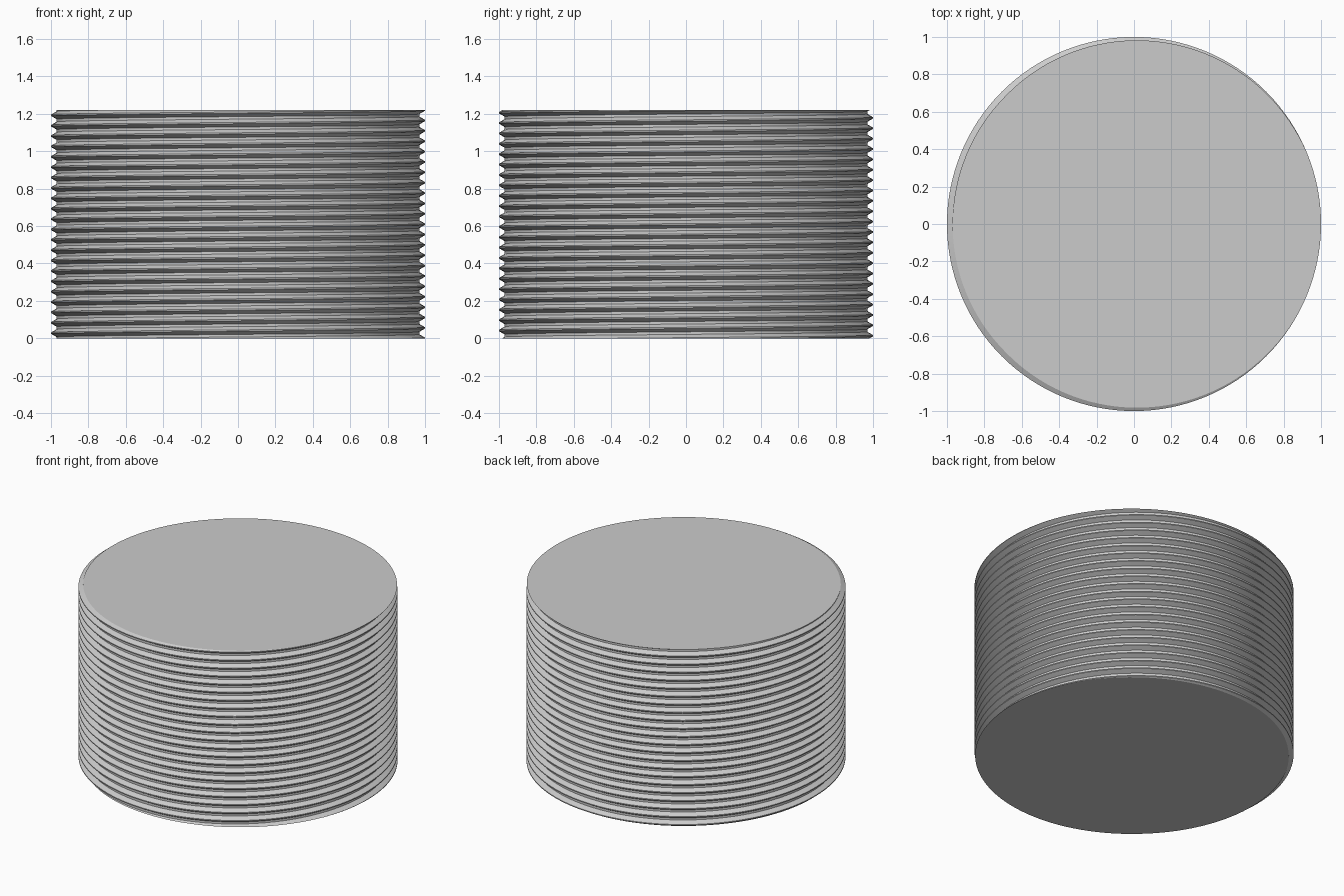
import bpy
import bmesh
import math
from mathutils import Vector

cube = bpy.data.objects.get("Cube")
if cube:
    bpy.data.objects.remove(cube)

HEIGHT = 1.22
TURNS = 22
PITCH = HEIGHT / TURNS
CREST, ROOT = 1.0, 0.97
SEGMENTS = 128

# One thread tooth: (fraction of pitch, radius), crest flat centred on zero
TOOTH = [(-1 / 16, CREST), (1 / 16, CREST), (3 / 8, ROOT), (5 / 8, ROOT)]

metal = bpy.data.materials.new("grey metal")
metal.use_nodes = True
colour = (0.6, 0.6, 0.6, 1)
metal.diffuse_color = colour
metal.node_tree.nodes["Principled BSDF"].inputs["Base Color"].default_value = colour

bm = bmesh.new()

# Right-handed thread surface, running past both ends
columns = []
for i in range(SEGMENTS):
    turn = i / SEGMENTS
    angle = math.tau * turn
    columns.append([
        bm.verts.new((r * math.cos(angle), r * math.sin(angle), (k + turn + f) * PITCH))
        for k in range(-2, TURNS + 3) for f, r in TOOTH
    ])
for i in range(SEGMENTS):
    a, b = columns[i], columns[(i + 1) % SEGMENTS]
    # The last column meets the first one tooth higher
    shift = len(TOOTH) if i == SEGMENTS - 1 else 0
    for j in range(len(a) - 1 - shift):
        bm.faces.new((a[j], b[j + shift], b[j + shift + 1], a[j + 1]))

# Trim both ends square and cap them
for z, up in ((0, -1), (HEIGHT, 1)):
    bmesh.ops.bisect_plane(
        bm, geom=bm.verts[:] + bm.edges[:] + bm.faces[:], dist=1e-6,
        plane_co=(0, 0, z), plane_no=(0, 0, up), clear_outer=True)
    rim = [e for e in bm.edges if e.is_boundary and all(abs(v.co.z - z) < 1e-4 for v in e.verts)]
    bmesh.ops.holes_fill(bm, edges=rim, sides=0)
bmesh.ops.recalc_face_normals(bm, faces=bm.faces[:])

mesh = bpy.data.meshes.new("threaded_rod")
bm.to_mesh(mesh)
bm.free()
rod = bpy.data.objects.new("threaded_rod", mesh)
bpy.context.collection.objects.link(rod)
mesh.materials.append(metal)

# Smooth around the thread, sharp at its crests and roots
bpy.context.view_layer.objects.active = rod
rod.select_set(True)
bpy.ops.object.shade_smooth_by_angle(angle=math.radians(30))
